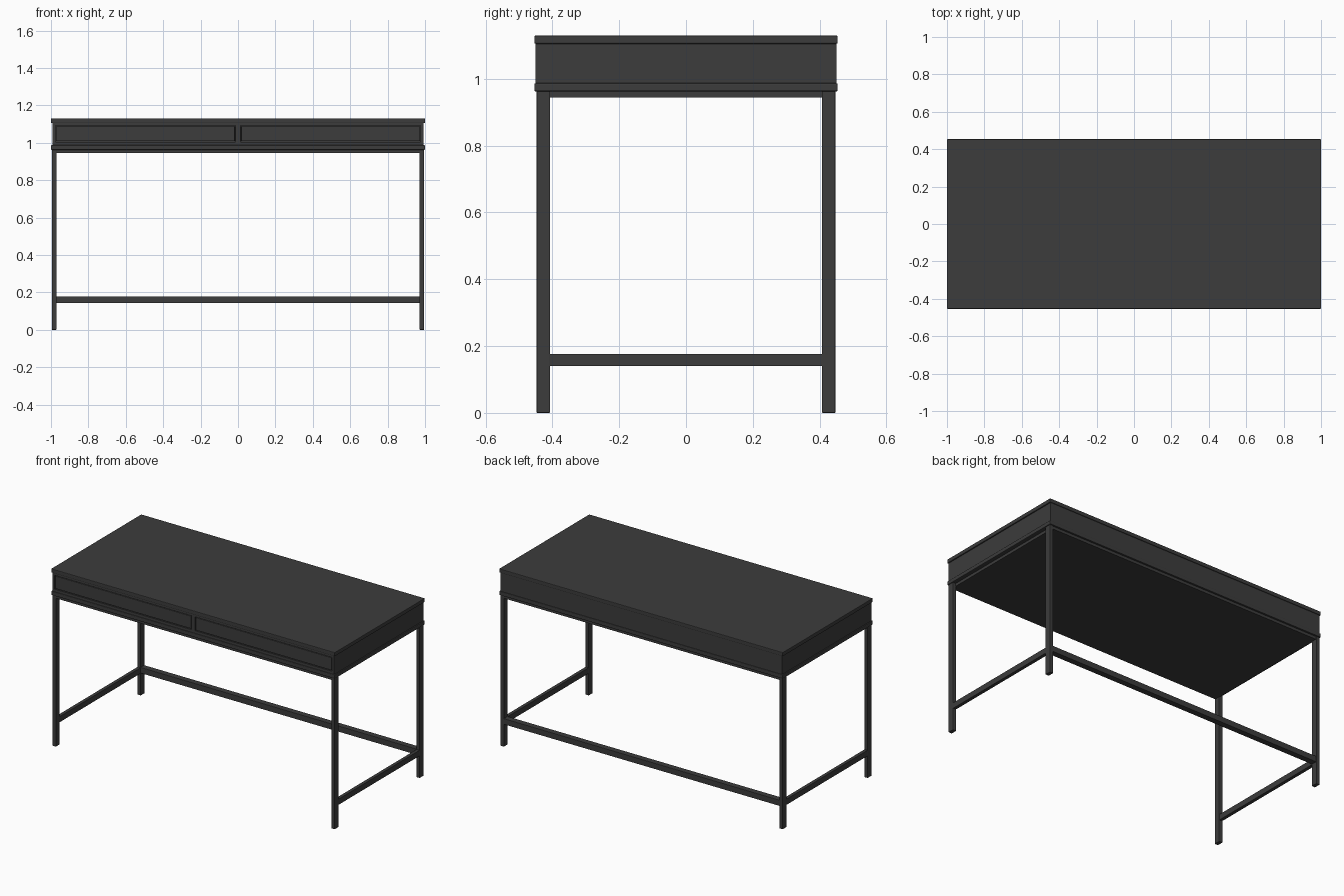
import bpy

if "Cube" in bpy.data.objects:
    bpy.data.objects.remove(bpy.data.objects["Cube"])

black = bpy.data.materials.new("charcoal")
black.diffuse_color = (0.045, 0.045, 0.045, 1)
black.use_nodes = True
black.node_tree.nodes["Principled BSDF"].inputs["Base Color"].default_value = black.diffuse_color


def box(name, x, y, z, bevel=0.002):
    """Box from (min, max) ranges with a small edge bevel."""
    spans = (x, y, z)
    bpy.ops.mesh.primitive_cube_add(size=1, location=[(a + b) / 2 for a, b in spans])
    ob = bpy.context.object
    ob.name = name
    ob.scale = [b - a for a, b in spans]
    bpy.ops.object.transform_apply(location=False, rotation=False, scale=True)
    ob.data.materials.append(black)
    if bevel:
        mod = ob.modifiers.new("bevel", 'BEVEL')
        mod.width = bevel
        mod.segments = 2
    return ob


def side(s, a, b):
    """Range mirrored to the side given by the sign s."""
    return (a, b) if s > 0 else (-b, -a)


# Top and lower slabs that overhang the drawer case
box("desktop", (-1, 1), (-0.454, 0.454), (1.105, 1.13), 0.004)
box("lower_slab", (-1, 1), (-0.454, 0.454), (0.962, 0.987), 0.004)

# Drawer case with a face frame around the two openings
box("case", (-0.993, 0.993), (-0.432, 0.45), (0.985, 1.107), 0)
box("frame_top_rail", (-0.993, 0.993), (-0.45, -0.43), (1.092, 1.107), 0)
box("frame_bottom_rail", (-0.993, 0.993), (-0.45, -0.43), (0.985, 1.004), 0)
box("frame_centre_post", (-0.013, 0.013), (-0.45, -0.43), (1.0, 1.1), 0)

for s, lr in ((-1, "left"), (1, "right")):
    box(f"frame_{lr}_post", side(s, 0.977, 0.993), (-0.45, -0.43), (1.0, 1.1), 0)
    # Drawer front sits in its opening with a narrow gap
    box(f"{lr}_drawer_front", side(s, 0.017, 0.973), (-0.449, -0.43), (1.008, 1.088))

# Sub-frame panel under the lower slab
box("underside_panel", (-0.975, 0.975), (-0.443, 0.443), (0.944, 0.964), 0)

# Legs and side stretchers
for s, lr in ((-1, "left"), (1, "right")):
    for t, fb in ((-1, "front"), (1, "back")):
        box(f"{fb}_{lr}_leg", side(s, 0.971, 0.995), side(t, 0.407, 0.447), (0, 0.965))
    box(f"{lr}_stretcher", side(s, 0.972, 0.994), (-0.41, 0.41), (0.14, 0.177))

# Long stretcher between the back legs
box("back_stretcher", (-0.975, 0.975), (0.408, 0.446), (0.142, 0.179))
